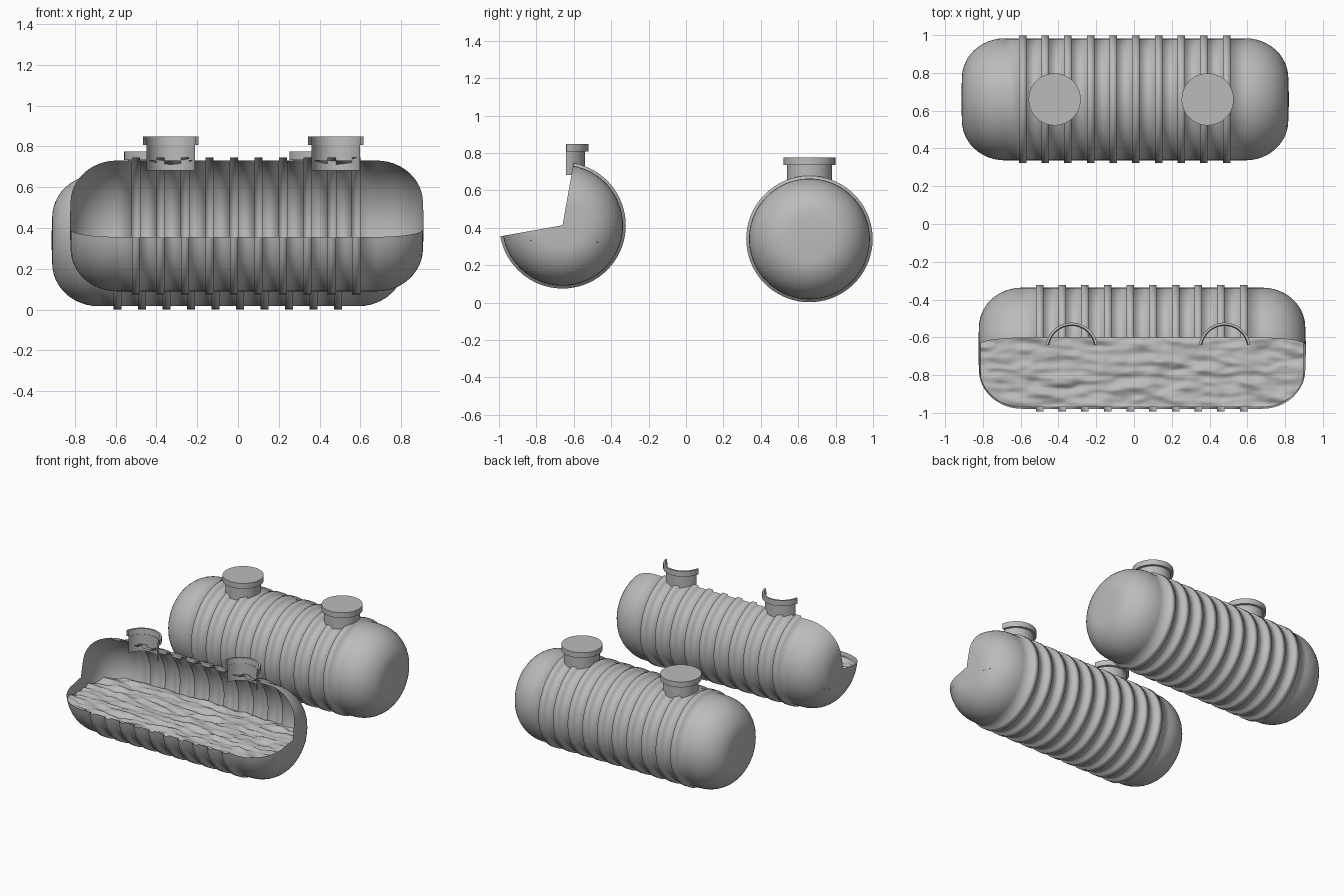
import bpy, bmesh
from math import sin, cos, pi, radians, sqrt
from mathutils import Vector, noise

cube = bpy.data.objects.get("Cube")
if cube:
    bpy.data.objects.remove(cube, do_unlink=True)

grey = bpy.data.materials.new("plain_grey")
grey.use_nodes = True
grey.diffuse_color = (0.5, 0.5, 0.5, 1)
bsdf = grey.node_tree.nodes["Principled BSDF"]
bsdf.inputs["Base Color"].default_value = grey.diffuse_color
bsdf.inputs["Roughness"].default_value = 0.6

HALF, R, RIB = 0.867, 0.323, 0.338      # half length, body radius, rib radius
CORNER = 0.23                           # rounding of the tank ends
FLAT = R - 0.21                         # nearly flat middle of the ends
NECK_X = (-0.373, 0.437)


def add_object(name, bm, location, sharp_angle=None):
    bmesh.ops.remove_doubles(bm, verts=bm.verts, dist=1e-5)
    bmesh.ops.recalc_face_normals(bm, faces=bm.faces)
    for f in bm.faces:
        f.smooth = True
    mesh = bpy.data.meshes.new(name)
    bm.to_mesh(mesh)
    bm.free()
    mesh.materials.append(grey)
    ob = bpy.data.objects.new(name, mesh)
    ob.location = location
    bpy.context.collection.objects.link(ob)
    if sharp_angle:
        bpy.ops.object.select_all(action='DESELECT')
        ob.select_set(True)
        bpy.context.view_layer.objects.active = ob
        bpy.ops.object.shade_smooth_by_angle(angle=radians(sharp_angle))
    return ob


def grid(rows):
    """Mesh a list of equally long rows of points."""
    bm = bmesh.new()
    rows = [[bm.verts.new(p) for p in row] for row in rows]
    for a, b in zip(rows, rows[1:]):
        for i in range(len(a) - 1):
            bm.faces.new((a[i], a[i + 1], b[i + 1], b[i]))
    return bm


def lathe(profile, start, end, place, steps):
    """Sweep (radius, height) pairs from start to end degrees."""
    angles = [radians(start + (end - start) * i / steps) for i in range(steps + 1)]
    return grid([[place(r, h, a) for a in angles] for r, h in profile])


def along_x(r, h, a):
    return (h, r * cos(a), r * sin(a))


def along_z(r, h, a):
    return (r * cos(a), r * sin(a), h)


def end_cap():
    """Half profile of a tank end, from the axis to the body."""
    pts = [(0, HALF), (FLAT / 2, HALF - 0.001)]
    for i in range(13):
        t = pi / 2 * i / 12
        pts.append((FLAT + (R - FLAT) * sin(t), HALF - CORNER + (CORNER - 0.003) * cos(t)))
    return pts


def tank_profile():
    cap = end_cap()
    pts = [(r, -x) for r, x in cap]
    for i in range(10):
        x = -0.543 + 0.12 * i
        pts += [(R, x - 0.02), (RIB, x - 0.02), (RIB, x + 0.02), (R, x + 0.02)]
    return pts + cap[::-1]


def body_radius(x):
    d = max(0, abs(x) - (HALF - CORNER)) / CORNER
    return FLAT + (R - FLAT) * sqrt(max(0, 1 - d * d))


# Whole tank with two lidded necks
whole = (-0.047, 0.66, 0.34)
add_object("whole_tank", lathe(tank_profile(), 0, 360, along_x, 72), whole)
neck = [(0.12, 0.27), (0.12, 0.395), (0.138, 0.395), (0.138, 0.435)]
for side, x in zip(("right", "left"), NECK_X):
    spot = (whole[0] + x, whole[1], whole[2])
    add_object(side + "_neck_and_lid",
               lathe(neck + [(0, 0.435)], 0, 360, along_z, 48), spot, 30)

# Cutaway tank, with a wedge missing at the upper front
cut = (0.043, -0.66, 0.413)
add_object("cutaway_tank", lathe(tank_profile(), 190, 440, along_x, 50), cut)
lip = [(0.125, 0.435), (0.122, 0.395)]
for side, x in zip(("right", "left"), NECK_X):
    spot = (cut[0] + x, cut[1], cut[2])
    add_object(side + "_cutaway_neck",
               lathe(neck + lip, 9, 171, along_z, 24), spot, 30)

# Choppy liquid surface inside the cutaway tank
LEVEL = -0.08
span = HALF - 0.012
rows = []
for i in range(121):
    x = span * (2 * i / 120 - 1)
    half_width = sqrt(max(0.0001, (body_radius(x) - 0.004) ** 2 - LEVEL ** 2))
    row = []
    for j in range(61):
        y = half_width * (2 * j / 60 - 1)
        wave = noise.noise(Vector((x * 7 + y * 3, y * 22, 3)))
        ripple = noise.noise(Vector((x * 16, y * 40, 8)))
        row.append((x, y, LEVEL + 0.022 * wave + 0.007 * ripple))
    rows.append(row)
add_object("liquid_surface", grid(rows), cut)
